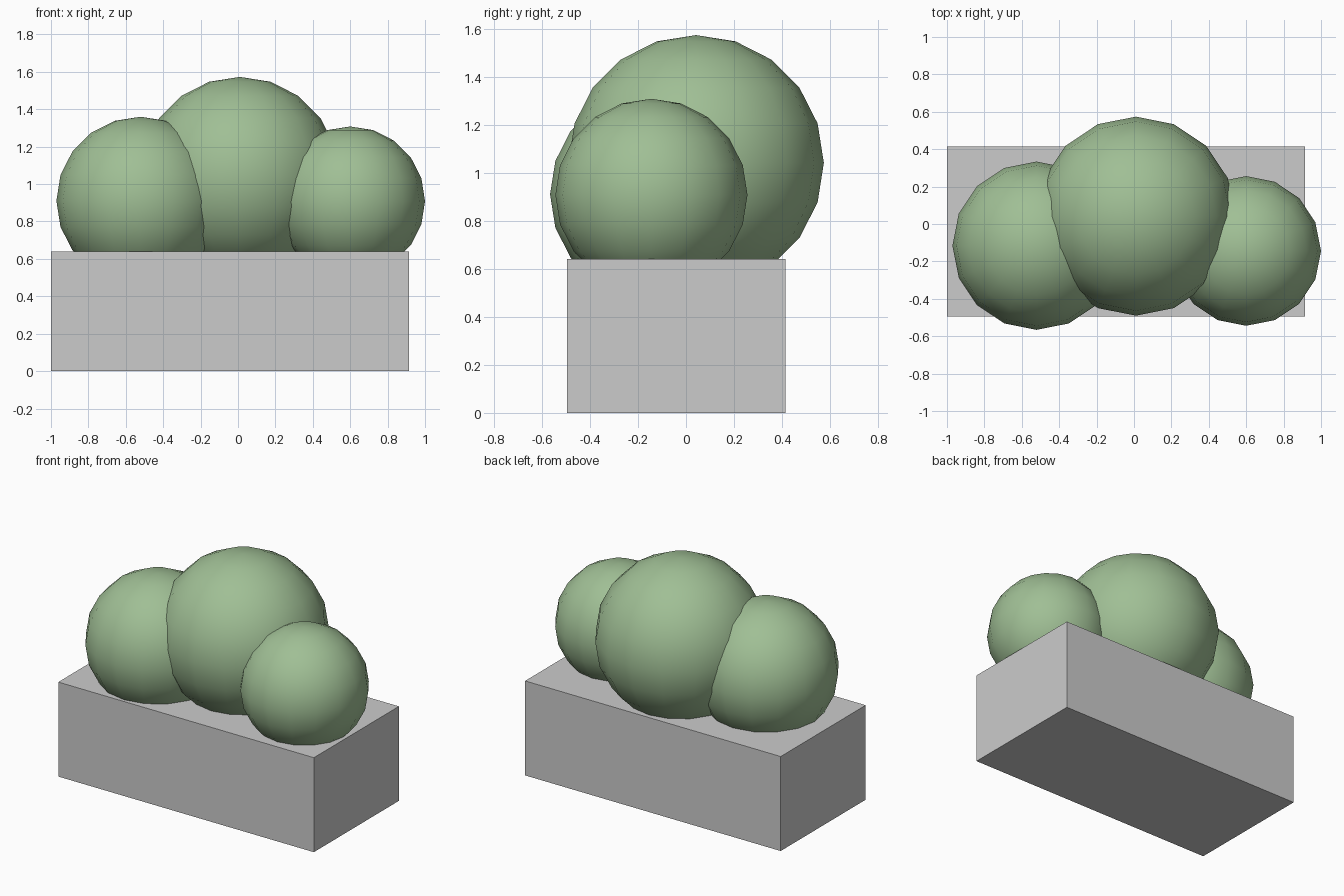
import bpy

if "Cube" in bpy.data.objects:
    bpy.data.objects.remove(bpy.data.objects["Cube"])

# Foliage colour
green = bpy.data.materials.new("foliage_green")
green.diffuse_color = (0.35, 0.52, 0.30, 1.0)
green.use_nodes = True
green.node_tree.nodes["Principled BSDF"].inputs["Base Color"].default_value = green.diffuse_color

# Planter box, given by its extents
lo, hi = (-1.0, -0.495, 0.0), (0.915, 0.415, 0.64)
bpy.ops.mesh.primitive_cube_add(size=1, location=[(a + b) / 2 for a, b in zip(lo, hi)])
planter = bpy.context.object
planter.name = "planter_box"
planter.scale = [b - a for a, b in zip(lo, hi)]
bpy.ops.object.transform_apply(location=False, rotation=False, scale=True)


# Low-poly, smooth-shaded round bush
def bush(name, centre, radius):
    bpy.ops.mesh.primitive_uv_sphere_add(segments=16, ring_count=10,
                                         radius=radius, location=centre)
    obj = bpy.context.object
    obj.name = name
    obj.data.materials.append(green)
    bpy.ops.object.shade_smooth()


# Three overlapping bushes sunk into the planter
bush("bush_left", (-0.521, -0.116, 0.91), 0.45)
bush("bush_middle", (0.01, 0.042, 1.041), 0.532)
bush("bush_right", (0.6, -0.144, 0.908), 0.4)
